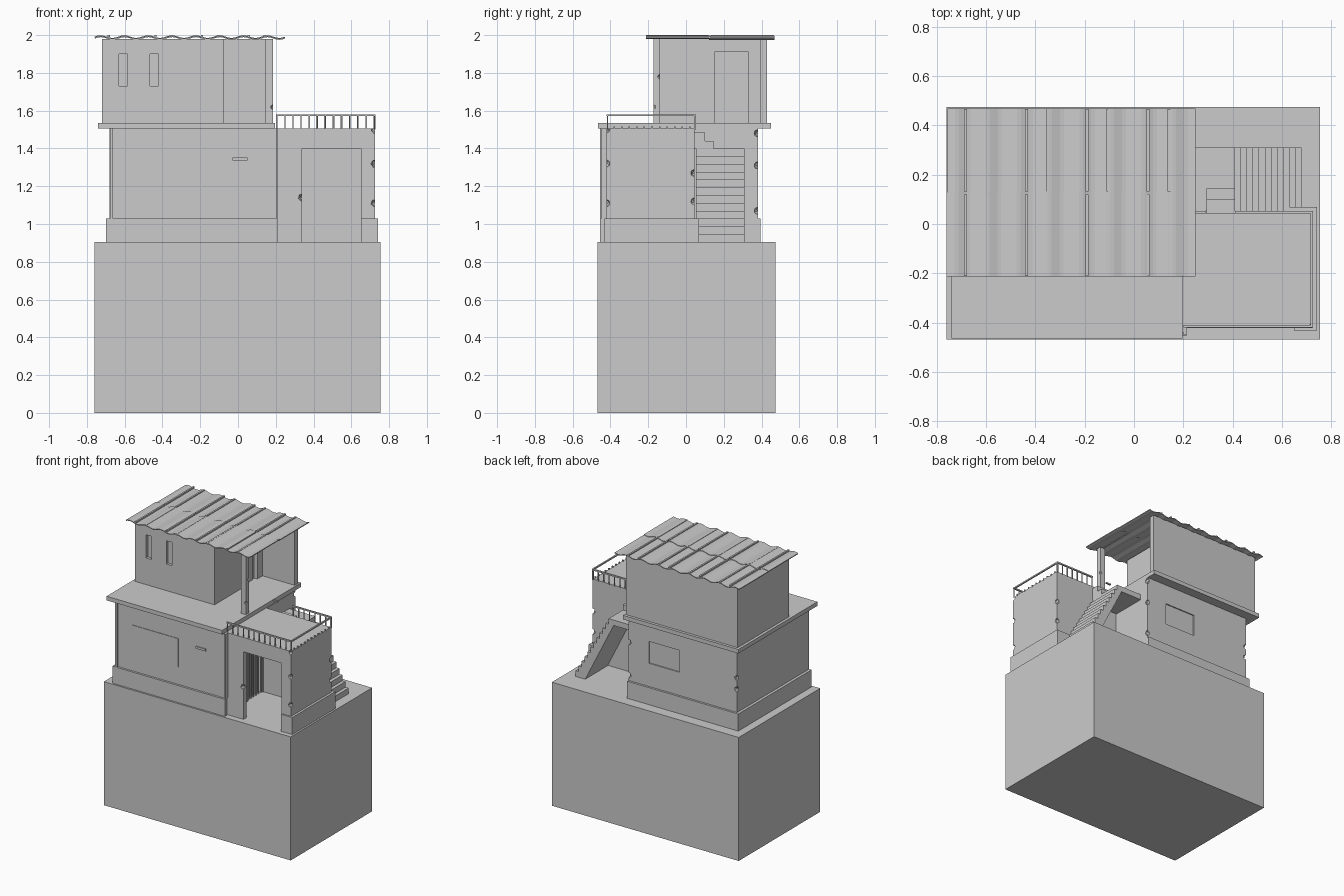
import bpy, bmesh, math
from mathutils import Matrix, Vector

cube = bpy.data.objects.get("Cube")
if cube:
    bpy.data.objects.remove(cube, do_unlink=True)

plaster = bpy.data.materials.new("plain_grey")
plaster.use_nodes = True
grey = (0.6, 0.6, 0.6, 1)
plaster.diffuse_color = grey
plaster.node_tree.nodes["Principled BSDF"].inputs["Base Color"].default_value = grey


def finish(name, bm):
    bmesh.ops.recalc_face_normals(bm, faces=bm.faces)
    mesh = bpy.data.meshes.new(name)
    bm.to_mesh(mesh)
    bm.free()
    mesh.materials.append(plaster)
    ob = bpy.data.objects.new(name, mesh)
    bpy.context.collection.objects.link(ob)
    return ob


def add_box(bm, x, y, z):
    size = Vector((x[1] - x[0], y[1] - y[0], z[1] - z[0]))
    mid = Vector((sum(x), sum(y), sum(z))) / 2
    bmesh.ops.create_cube(bm, size=1, matrix=Matrix.Translation(mid) @ Matrix.Diagonal(size).to_4x4())


def boxes(name, *parts):
    bm = bmesh.new()
    for part in parts:
        add_box(bm, *part)
    return finish(name, bm)


def prism(name, outline, y0, y1):
    """Extrude an x-z outline along y."""
    bm = bmesh.new()
    face = bm.faces.new([bm.verts.new((x, y0, z)) for x, z in outline])
    out = bmesh.ops.extrude_face_region(bm, geom=[face])
    verts = [v for v in out["geom"] if isinstance(v, bmesh.types.BMVert)]
    bmesh.ops.translate(bm, verts=verts, vec=(0, y1 - y0, 0))
    return finish(name, bm)


def carve(ob, cutter):
    mod = ob.modifiers.new("carve", "BOOLEAN")
    mod.operation = "DIFFERENCE"
    mod.solver = "EXACT"
    mod.object = cutter
    graph = bpy.context.evaluated_depsgraph_get()
    mesh = bpy.data.meshes.new_from_object(ob.evaluated_get(graph))
    ob.modifiers.clear()
    ob.data = mesh
    bpy.data.objects.remove(cutter, do_unlink=True)


def chips(ob, points, radius=0.022):
    """Knock small broken notches out of wall corners."""
    for i, p in enumerate(points):
        bm = bmesh.new()
        bmesh.ops.create_icosphere(bm, subdivisions=1, radius=radius,
                                   matrix=Matrix.Translation(p) @ Matrix.Rotation(i + 0.4, 4, "Y"))
        carve(ob, finish("chip_cutter", bm))


# Ground block
GROUND = 0.905
boxes("ground_block", ((-0.76, 0.755), (-0.468, 0.475), (0, GROUND)))

# Main ground floor house
house = boxes("house_walls", ((-0.68, 0.2), (-0.44, 0.38), (GROUND, 1.505)))
carve(house, boxes("window_cutter", ((-0.215, 0.035), (0.372, 0.5), (1.2, 1.36))))
carve(house, boxes("door_cutter", ((0.17, 0.3), (-0.17, 0), (GROUND, 1.33))))
chips(house, [(0.2, 0.38, z) for z in (1.07, 1.31, 1.48)]
      + [(-0.68, 0.38, 1.28), (-0.68, 0.38, 1.2)])
boxes("house_plinth", ((-0.7, 0.213), (-0.455, -0.43), (GROUND, 1.03)),
      ((-0.7, -0.67), (-0.455, 0.395), (GROUND, 1.03)),
      ((-0.7, 0.2), (0.37, 0.395), (GROUND, 1.03)))
boxes("front_shutter", ((-0.545, -0.175), (-0.444, -0.438), (1.16, 1.367)))
boxes("front_vent", ((-0.03, 0.05), (-0.448, -0.438), (1.335, 1.351)))
boxes("corner_pipe", ((-0.677, -0.663), (-0.456, -0.442), (1.03, 1.505)))
boxes("front_corner_strip", ((0.2, 0.213), (-0.45, -0.42), (1.03, 1.505)))
boxes("house_door_bars", *[((0.185, 0.193), (y / 100, y / 100 + 0.01), (GROUND, 1.33))
                           for y in range(-16, 0, 3)])
boxes("house_roof_slab", ((-0.74, 0.197), (-0.465, 0.45), (1.505, 1.535)))

# Hollow entrance annex with open doorway
annex = boxes("annex_walls", ((0.2, 0.725), (-0.422, 0.045), (GROUND, 1.505)))
carve(annex, boxes("room_cutter", ((0.19, 0.685), (-0.385, 0.01), (0.8, 1.47))))
carve(annex, boxes("doorway_cutter", ((0.34, 0.65), (-0.5, -0.3), (0.8, 1.4))))
chips(annex, [(0.725, -0.422, 1.32), (0.725, -0.422, 1.11), (0.725, 0.045, 1.27),
              (0.725, 0.045, 1.12), (0.34, -0.422, 1.14), (0.725, -0.422, 1.5)])
boxes("annex_plinth", ((0.72, 0.742), (-0.432, 0.068), (GROUND, 1.03)),
      ((0.65, 0.742), (-0.432, -0.41), (GROUND, 1.03)),
      ((0.62, 0.742), (0.04, 0.068), (GROUND, 1.03)))

# Terrace railing: tall balusters front and back, broken stubs on the side
RAIL = (1.571, 1.581)
parts = [((0.2, 0.727), (-0.42, -0.41), RAIL),
         ((0.717, 0.727), (-0.42, 0.052), RAIL),
         ((0.41, 0.727), (0.042, 0.052), RAIL),
         ((0.25, 0.29), (0.042, 0.052), RAIL),
         ((0.717, 0.727), (0.042, 0.052), (1.5, 1.575))]
for y, start in ((-0.415, 0.205), (0.047, 0.415)):
    steps = round((0.722 - start) / 0.044)
    for i in range(steps + 1):
        x = start + (0.722 - start) * i / steps
        parts.append(((x - 0.003, x + 0.003), (y - 0.003, y + 0.003), (1.5, 1.575)))
for i in range(11):
    y = -0.38 + 0.04 * i
    parts.append(((0.718, 0.726), (y - 0.004, y + 0.004), (1.5, 1.515)))
boxes("terrace_railing", *parts)

# Outside stair: stepped top, sloping underside, landing joined to the house
STEPS, FOOT, TOP, LANDING = 12, 0.68, 0.41, 1.4
rise, run = (LANDING - GROUND) / STEPS, (FOOT - TOP) / (STEPS - 1)
outline = [(FOOT, GROUND)]
for i in range(STEPS):
    x, z = FOOT - i * run, GROUND + (i + 1) * rise
    outline += [(x, z), (x - run if i < STEPS - 1 else 0.2, z)]
outline += [(0.2, 1.36), (0.37, 1.36), (0.6, GROUND)]
prism("outside_stair", outline, 0.052, 0.31)
boxes("terrace_steps", ((0.295, 0.41), (0.045, 0.145), (1.4, 1.44)),
      ((0.295, 0.41), (0.045, 0.1), (1.44, 1.485)))

# Upper room and open porch beside it
FLOOR, EAVE = 1.53, 1.98
room = boxes("upper_room", ((-0.72, -0.075), (-0.165, 0.43), (FLOOR, EAVE)))
carve(room, boxes("porch_door_cutter", ((-0.1, 0), (0.15, 0.33), (1.535, 1.91))))
slits = [((x, x + 0.045), (-0.2, -0.145), (1.73, 1.9)) for x in (-0.63, -0.465)]
carve(room, boxes("slit_cutter", *slits))
boxes("porch_door_panel", ((-0.105, -0.094), (0.155, 0.3), (1.535, 1.73)))
boxes("porch_back_wall", ((-0.08, 0.185), (0.392, 0.43), (FLOOR, EAVE)))
post = boxes("porch_post", ((0.143, 0.185), (-0.172, -0.138), (FLOOR, EAVE)))
chips(post, [(0.185, -0.172, 1.62), (0.185, -0.138, 1.78)], 0.014)


# Corrugated roof in two overlapping rows of sheets
def roof_row(name, x0, x1, y0, y1, z):
    waves, per_wave, thick = 8, 8, 0.006
    n = waves * per_wave
    top = [(x0 + (x1 - x0) * i / n, z + 0.007 * math.sin(math.tau * i / per_wave)) for i in range(n + 1)]
    return prism(name, top + [(x, h - thick) for x, h in reversed(top)], y0, y1)


roof_row("roof_front_sheets", -0.76, 0.25, -0.213, 0.13, 1.992)
roof_row("roof_back_sheets", -0.757, 0.25, 0.122, 0.468, 1.988)
# Standing seams where sheets overlap
boxes("roof_seams", *[((x, x + 0.012), (y0, y1), (1.989, 2.0))
                      for k in range(4)
                      for x in (-0.69 + 0.247 * k, -0.605 + 0.247 * k)
                      for y0, y1 in ((-0.211, 0.12), (0.132, 0.466))])
